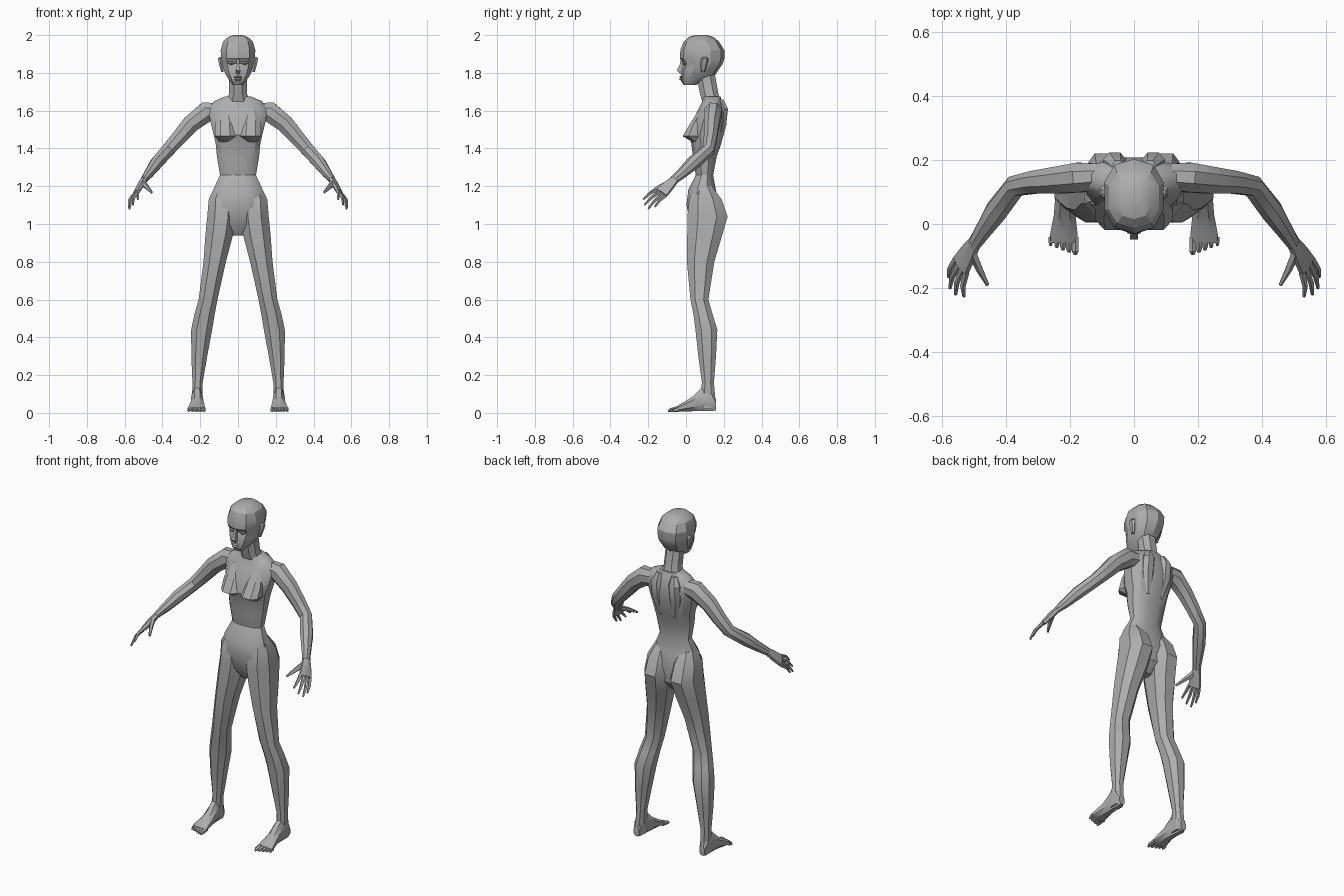
import bpy, bmesh, math
from mathutils import Vector

if "Cube" in bpy.data.objects:
    bpy.data.objects.remove(bpy.data.objects["Cube"])

skin = bpy.data.materials.new("plain grey")
skin.use_nodes = True
GREY = (0.42, 0.42, 0.42, 1)
skin.diffuse_color = GREY
skin.node_tree.nodes["Principled BSDF"].inputs["Base Color"].default_value = GREY


def unit_ring(sides, power):
    """Rounded-square outline with a flat side facing each axis."""
    points = []
    for i in range(sides):
        a = math.tau * (i + 0.5) / sides
        c, s = math.cos(a), math.sin(a)
        points.append((math.copysign(abs(c) ** (2 / power), c),
                       math.copysign(abs(s) ** (2 / power), s)))
    return points


def skin_rings(name, rings, mirrored, angle):
    """Bridge rings of points into a closed solid."""
    bm = bmesh.new()
    loops = [[bm.verts.new(p) for p in ring] for ring in rings]
    n = len(loops[0])
    for a, b in zip(loops, loops[1:]):
        for i in range(n):
            j = (i + 1) % n
            bm.faces.new((a[i], a[j], b[j], b[i]))
    bm.faces.new(loops[0])
    bm.faces.new(loops[-1])
    bmesh.ops.recalc_face_normals(bm, faces=bm.faces)
    mesh = bpy.data.meshes.new(name)
    bm.to_mesh(mesh)
    bm.free()
    mesh.materials.append(skin)
    obj = bpy.data.objects.new(name, mesh)
    bpy.context.collection.objects.link(obj)
    if mirrored:
        obj.modifiers.new("Mirror", "MIRROR").use_mirror_merge = False
    bpy.ops.object.select_all(action="DESELECT")
    obj.select_set(True)
    bpy.context.view_layer.objects.active = obj
    bpy.ops.object.shade_smooth_by_angle(angle=math.radians(angle))
    return obj


def loft(name, rows, sides=8, axis="z", mirrored=False, power=2.3, angle=32):
    """Rows are (position, low x, high x, low v, high v) along z or y."""
    rings = []
    for t, x0, x1, v0, v1 in rows:
        ring = []
        for c, s in unit_ring(sides, power):
            x = (x0 + x1) / 2 + c * (x1 - x0) / 2
            v = (v0 + v1) / 2 + s * (v1 - v0) / 2
            ring.append((x, v, t) if axis == "z" else (x, t, v))
        rings.append(ring)
    return skin_rings(name, rings, mirrored, angle)


def body(name, rows, **options):
    """Symmetric loft; rows are (z, half width, front y, back y)."""
    return loft(name, [(z, -w, w, f, b) for z, w, f, b in rows], **options)


def tube(name, path, across, sides=8, angle=32):
    """Path is (point, half width, half thickness); across sets the width."""
    rings = []
    for i, (p, w, h) in enumerate(path):
        before, after = path[max(i - 1, 0)][0], path[min(i + 1, len(path) - 1)][0]
        d = (Vector(after) - Vector(before)).normalized()
        u = (across - d * across.dot(d)).normalized()
        v = d.cross(u)
        rings.append([Vector(p) + u * c * w + v * s * h for c, s in unit_ring(sides, 2)])
    return skin_rings(name, rings, True, angle)


# Torso, from crotch to collar
body("torso", [
    (.94, .03, .06, .12), (1, .1, .02, .17), (1.1, .15, 0, .18),
    (1.18, .135, .01, .16), (1.26, .098, .05, .145), (1.36, .115, .035, .165),
    (1.43, .122, .025, .19), (1.47, .132, .01, .2), (1.54, .15, .03, .21),
    (1.61, .16, .065, .205), (1.65, .13, .085, .19), (1.675, .07, .09, .185),
], sides=12, power=2.5)
loft("bust", [
    (1.435, .03, .1, .03, .1), (1.465, .008, .125, -.022, .1),
    (1.53, .015, .125, .018, .1), (1.61, .04, .1, .07, .12),
], mirrored=True)
loft("shoulder_blade", [
    (1.4, .03, .06, .14, .18), (1.52, .02, .1, .14, .215),
    (1.61, .02, .1, .14, .225), (1.66, .03, .07, .14, .2),
], mirrored=True)
body("neck", [(1.64, .075, .085, .19), (1.69, .05, .07, .175), (1.8, .05, .05, .155)])

# Head and face
body("head", [
    (1.735, .028, -.012, .05), (1.757, .045, -.026, .1), (1.79, .068, -.026, .155),
    (1.82, .08, -.025, .175), (1.85, .088, -.014, .195), (1.875, .092, -.032, .203),
    (1.92, .096, -.03, .203), (1.965, .082, -.012, .175), (1.99, .055, .015, .145),
    (2, .025, .05, .11),
], sides=10, power=2.4, angle=25)
body("nose", [(1.795, .012, -.036, 0), (1.812, .017, -.056, 0),
              (1.845, .008, -.038, 0), (1.875, .012, -.032, 0)], sides=4, angle=20)
for name, z in (("lower_lip", 1.766), ("upper_lip", 1.778)):
    body(name, [(z - .006, .016, -.028, 0), (z, .024, -.037, 0), (z + .006, .012, -.03, 0)],
         sides=6, angle=20)
loft("eye", [(1.842, .026, .045, -.014, .02), (1.852, .016, .056, -.02, .02),
             (1.861, .025, .048, -.018, .02)], sides=6, mirrored=True, angle=20)
loft("ear", [(1.805, .075, .09, .08, .1), (1.85, .08, .103, .075, .115),
             (1.875, .08, .108, .08, .12), (1.885, .08, .1, .09, .11)],
     sides=6, mirrored=True, angle=20)

# Legs, from hip to ankle
loft("leg", [
    (1.2, .04, .125, .05, .14), (1.13, .012, .16, .01, .195), (1.04, .006, .168, 0, .228),
    (.94, .022, .178, 0, .198), (.8, .06, .187, 0, .155), (.6, .105, .212, .02, .122),
    (.52, .12, .235, .036, .145), (.44, .133, .252, .046, .17), (.3, .16, .25, .062, .162),
    (.16, .185, .243, .082, .15), (.08, .187, .245, .07, .158), (.02, .19, .245, .07, .158),
], mirrored=True)

# Feet with toes
loft("foot", [
    (.16, .2, .238, .012, .07), (.14, .192, .246, .006, .12), (.08, .186, .248, .006, .135),
    (.03, .18, .252, .006, .085), (-.03, .173, .264, .006, .048), (-.06, .172, .268, .006, .03),
], axis="y", mirrored=True)
for i in range(5):
    x = .183 + .0192 * i
    tip = -.096 + .007 * i
    r = .012 - .001 * i
    loft(f"toe_{i + 1}", [(-.04, x - r, x + r, .006, .034), (tip + .012, x - r, x + r, .004, .026),
                          (tip, x - r / 2, x + r / 2, .004, .014)],
         sides=6, axis="y", mirrored=True)

# Arms, from shoulder to wrist
tube("arm", [
    ((.08, .15, 1.6), .04, .045), ((.17, .145, 1.592), .05, .058),
    ((.25, .135, 1.53), .044, .05), ((.31, .13, 1.46), .038, .044),
    ((.37, .118, 1.392), .035, .038), ((.43, .04, 1.325), .038, .036),
    ((.47, -.02, 1.27), .029, .027), ((.5, -.065, 1.232), .024, .018),
], Vector((0, 1, 0)))

# Hands: the palm widens towards the knuckles
spread = Vector((-.045, -.06, .045)).normalized()
wrist, knuckles = Vector((.495, -.055, 1.24)), Vector((.54, -.13, 1.165))
tube("palm", [(wrist, .022, .018), (wrist.lerp(knuckles, .5), .034, .018),
              (knuckles, .042, .014)], spread, sides=6)
tips = [(.578, -.165, 1.09), (.574, -.2, 1.08), (.556, -.22, 1.1), (.53, -.226, 1.13)]
for i, tip in enumerate(tips):
    base = knuckles + spread * (.021 * (i - 1.5))
    middle = base.lerp(Vector(tip), .55) + Vector((.006, 0, .008))
    tube(f"finger_{i + 1}", [(base, .01, .011), (middle, .009, .009), (tip, .005, .005)],
         spread, sides=5)
tube("thumb", [((.505, -.085, 1.22), .018, .014), ((.482, -.14, 1.195), .013, .012),
               ((.456, -.19, 1.167), .006, .006)], spread, sides=5)
